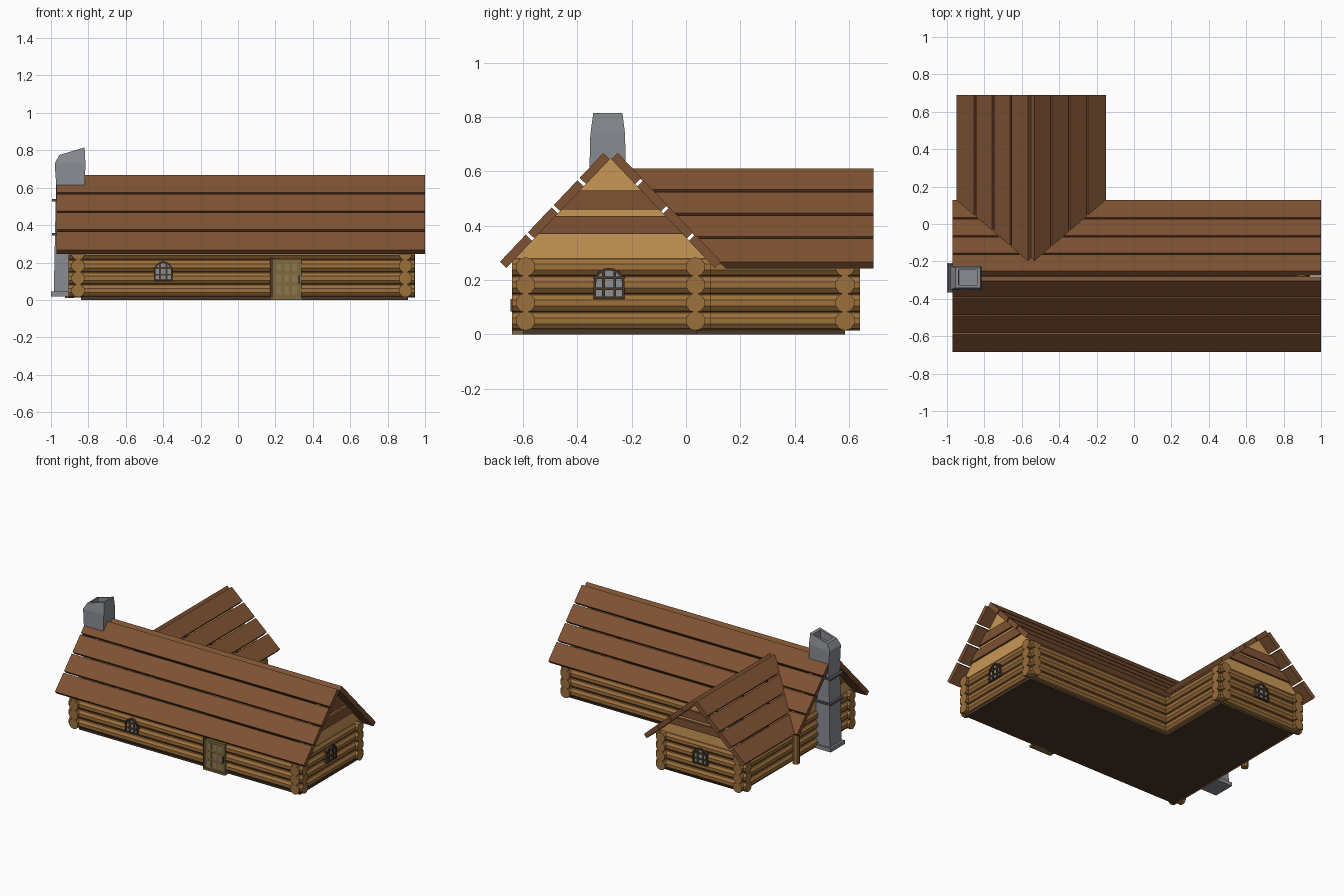
import bpy, bmesh, math
from mathutils import Matrix, Vector

if "Cube" in bpy.data.objects:
    bpy.data.objects.remove(bpy.data.objects["Cube"])


def material(name, r, g, b):
    m = bpy.data.materials.new(name)
    m.diffuse_color = (r, g, b, 1)
    m.use_nodes = True
    m.node_tree.nodes["Principled BSDF"].inputs["Base Color"].default_value = m.diffuse_color
    return m


LOG = material("log_wood", 0.33, 0.16, 0.045)
ROOF = material("roof_wood", 0.21, 0.085, 0.033)
TAN = material("gable_wood", 0.58, 0.31, 0.095)
DARK = material("dark_wood", 0.07, 0.04, 0.02)
DOOR = material("door_wood", 0.21, 0.14, 0.05)
PANEL = material("door_panel", 0.27, 0.19, 0.08)
GLASS = material("glass", 0.25, 0.28, 0.3)
STONE = material("stone", 0.25, 0.26, 0.29)
IRON = material("iron", 0.09, 0.09, 0.1)


def finish(name, bm, mat):
    bmesh.ops.recalc_face_normals(bm, faces=bm.faces)
    me = bpy.data.meshes.new(name)
    bm.to_mesh(me)
    bm.free()
    me.materials.append(mat)
    ob = bpy.data.objects.new(name, me)
    bpy.context.collection.objects.link(ob)
    return ob


def prisms(name, polys, axis, a, b, mat):
    """Extrude 2D outlines (u, z) along x or y from a to b; a may depend on z."""
    bm = bmesh.new()
    for poly in polys:
        rings = []
        for end in (a, b):
            ring = []
            for u, z in poly:
                t = end(z) if callable(end) else end
                ring.append(bm.verts.new((t, u, z) if axis == 'x' else (u, t, z)))
            rings.append(ring)
        n = len(poly)
        for ring in rings:
            bm.faces.new(ring)
        for i in range(n):
            j = (i + 1) % n
            bm.faces.new((rings[0][i], rings[0][j], rings[1][j], rings[1][i]))
    return finish(name, bm, mat)


def rect(u0, u1, z0, z1):
    return [(u0, z0), (u1, z0), (u1, z1), (u0, z1)]


def box(name, x0, x1, y0, y1, z0, z1, mat):
    return prisms(name, [rect(x0, x1, z0, z1)], 'y', y0, y1, mat)


def logs(name, ends, r=0.036, sides=10):
    """Round logs between pairs of end points."""
    bm = bmesh.new()
    for p, q in ends:
        p, q = Vector(p), Vector(q)
        d = q - p
        rot = d.to_track_quat('Z', 'Y').to_matrix().to_4x4()
        bmesh.ops.create_cone(bm, cap_ends=True, segments=sides, radius1=r, radius2=r,
                              depth=d.length, matrix=Matrix.Translation((p + q) / 2) @ rot)
    return finish(name, bm, LOG)


# stacked log walls
HEIGHTS = [0.05, 0.116, 0.182, 0.248]


def log_wall(name, p, q):
    logs(name, [((*p, z), (*q, z)) for z in HEIGHTS])


log_wall("front_wall", (-0.905, -0.59), (0.945, -0.59))
log_wall("back_wall", (-0.245, 0.035), (0.945, 0.035))
log_wall("right_wall", (0.895, -0.64), (0.895, 0.09))
log_wall("left_wall", (-0.855, -0.64), (-0.855, 0.64))
log_wall("wing_right_wall", (-0.245, 0.035), (-0.245, 0.64))
log_wall("wing_end_wall", (-0.905, 0.585), (-0.195, 0.585))
logs("left_post", [((-0.9, 0.04, 0.01), (-0.9, 0.04, 0.28))], 0.024, 8)

# L-shaped floor and doorstep
bm = bmesh.new()
L = [(-0.84, -0.6), (0.91, -0.6), (0.91, 0.04), (-0.24, 0.04), (-0.24, 0.585), (-0.84, 0.585)]
low = [bm.verts.new((x, y, 0)) for x, y in L]
top = [bm.verts.new((x, y, 0.03)) for x, y in L]
bm.faces.new(low)
bm.faces.new(top)
for i in range(6):
    j = (i + 1) % 6
    bm.faces.new((low[i], low[j], top[j], top[i]))
finish("floor", bm, DARK)
box("doorstep", 0.17, 0.345, -0.64, -0.59, 0.0, 0.014, DOOR)

# plank roofs
T = 0.033


def slope_planks(mid, half_gap, top_z, eave, eave_z, side, gap=0.012, n=4):
    """Cross-sections of the planks down one roof slope."""
    p = Vector((mid + side * half_gap, top_z))
    d = Vector((mid + side * eave, eave_z)) - p
    step = d / n
    u = d.normalized()
    inward = Vector((-side * abs(u.y), -abs(u.x))) * T
    out = []
    for i in range(n):
        a = p + step * i
        b = a + step - (u * gap if i < n - 1 else u * 0)
        out.append([tuple(v) for v in (a, b, b + inward, a + inward)])
    return out


def main_surface(z):
    return -0.25 + (0.66 - z) / 1.055


for side, label in ((-1, "front"), (1, "back")):
    prisms(label + "_roof_planks", slope_planks(-0.2775, 0.027, 0.667, 0.407, 0.267, side),
           'x', -0.97, 1.0, ROOF)
for side, label in ((-1, "left"), (1, "right")):
    prisms("wing_%s_roof_planks" % label, slope_planks(-0.55, 0.017, 0.61, 0.4, 0.266, side),
           'y', main_surface, 0.69, ROOF)


# gables: light boards with two darker cross planks
def gable(name, mid, half, apex, axis, a, b, out):
    base = 0.27
    prisms(name, [[(mid - half, base), (mid + half, base), (mid, apex)]], axis, a, b, TAN)

    def w(z):
        return half * (apex - z) / (apex - base) + 0.01
    k = (apex - base) / 0.38
    bands = []
    for z0, z1 in ((0.1, 0.165), (0.19, 0.26)):
        z0, z1 = base + z0 * k, base + z1 * k
        bands.append([(mid - w(z0), z0), (mid + w(z0), z0), (mid + w(z1), z1), (mid - w(z1), z1)])
    prisms(name + "_planks", bands, axis, b, b + out, ROOF)


gable("right_gable", -0.2775, 0.36, 0.65, 'x', 0.88, 0.91, 0.014)
gable("left_gable", -0.2775, 0.36, 0.65, 'x', -0.84, -0.87, -0.014)
gable("wing_gable", -0.55, 0.355, 0.59, 'y', 0.57, 0.6, 0.014)


# arched windows with bars
def window(name, axis, mid, wall, out, z0, w, h):
    def arch(s, n=8):
        r = w * s
        pts = [(mid - r, z0 + w * (1 - s)), (mid + r, z0 + w * (1 - s))]
        for i in range(n + 1):
            t = math.pi * i / n
            pts.append((mid + r * math.cos(t), z0 + h - w + r * math.sin(t)))
        return pts
    o, i = arch(1.0), arch(0.84)
    prisms(name + "_glass", [i], axis, wall - 0.03 * out, wall + 0.002 * out, GLASS)
    n = len(o)
    polys = [[o[k], o[(k + 1) % n], i[(k + 1) % n], i[k]] for k in range(n)]
    prisms(name + "_frame", polys, axis, wall - 0.03 * out, wall + 0.012 * out, DARK)
    t = 0.005
    bars = [rect(mid + s * w * 0.36 - t, mid + s * w * 0.36 + t, z0, z0 + h * 0.93) for s in (-1, 1)]
    bars += [rect(mid - w, mid + w, z0 + h * f - t, z0 + h * f + t) for f in (0.33, 0.68)]
    prisms(name + "_bars", bars, axis, wall - 0.01 * out, wall + 0.009 * out, DARK)


window("front_window", 'y', -0.4, -0.625, -1, 0.1, 0.05, 0.105)
window("right_window", 'x', -0.283, 0.93, 1, 0.13, 0.057, 0.115)
window("wing_window", 'y', -0.55, 0.62, 1, 0.13, 0.057, 0.115)

# door with panels, jamb and handle
box("door", 0.185, 0.34, -0.632, -0.58, 0.014, 0.218, DOOR)
prisms("door_panels", [rect(x, x + 0.026, z, z + 0.045) for x in (0.205, 0.248, 0.29)
                       for z in (0.03, 0.092, 0.155)], 'y', -0.635, -0.63, PANEL)
box("door_jamb", 0.17, 0.187, -0.636, -0.58, 0.014, 0.225, DARK)
box("door_handle", 0.324, 0.332, -0.646, -0.63, 0.085, 0.13, IRON)

# chimney: lofted rings (x0, x1, y0, y1, z at x0, z at x1), open flue on top
RINGS = [(-0.985, -0.875, -0.355, -0.22, 0.03, 0.03),
         (-0.975, -0.875, -0.35, -0.225, 0.52, 0.52),
         (-0.972, -0.818, -0.355, -0.222, 0.615, 0.615),
         (-0.98, -0.816, -0.352, -0.224, 0.73, 0.735),
         (-0.955, -0.82, -0.341, -0.234, 0.775, 0.815),
         (-0.938, -0.838, -0.325, -0.245, 0.78, 0.81),
         (-0.935, -0.838, -0.325, -0.245, 0.735, 0.755)]
bm = bmesh.new()
prev = None
for x0, x1, y0, y1, za, zb in RINGS:
    ring = [bm.verts.new(c) for c in ((x0, y0, za), (x1, y0, zb), (x1, y1, zb), (x0, y1, za))]
    if prev:
        for i in range(4):
            j = (i + 1) % 4
            bm.faces.new((prev[i], prev[j], ring[j], ring[i]))
    else:
        bm.faces.new(ring)
    prev = ring
bm.faces.new(prev)
finish("chimney", bm, STONE)
box("chimney_base", -1.0, -0.875, -0.367, -0.208, 0.018, 0.045, STONE)
for k, z in enumerate((0.345, 0.525)):
    box("chimney_band_%d" % (k + 1), -0.995, -0.86, -0.362, -0.213, z, z + 0.014, IRON)
